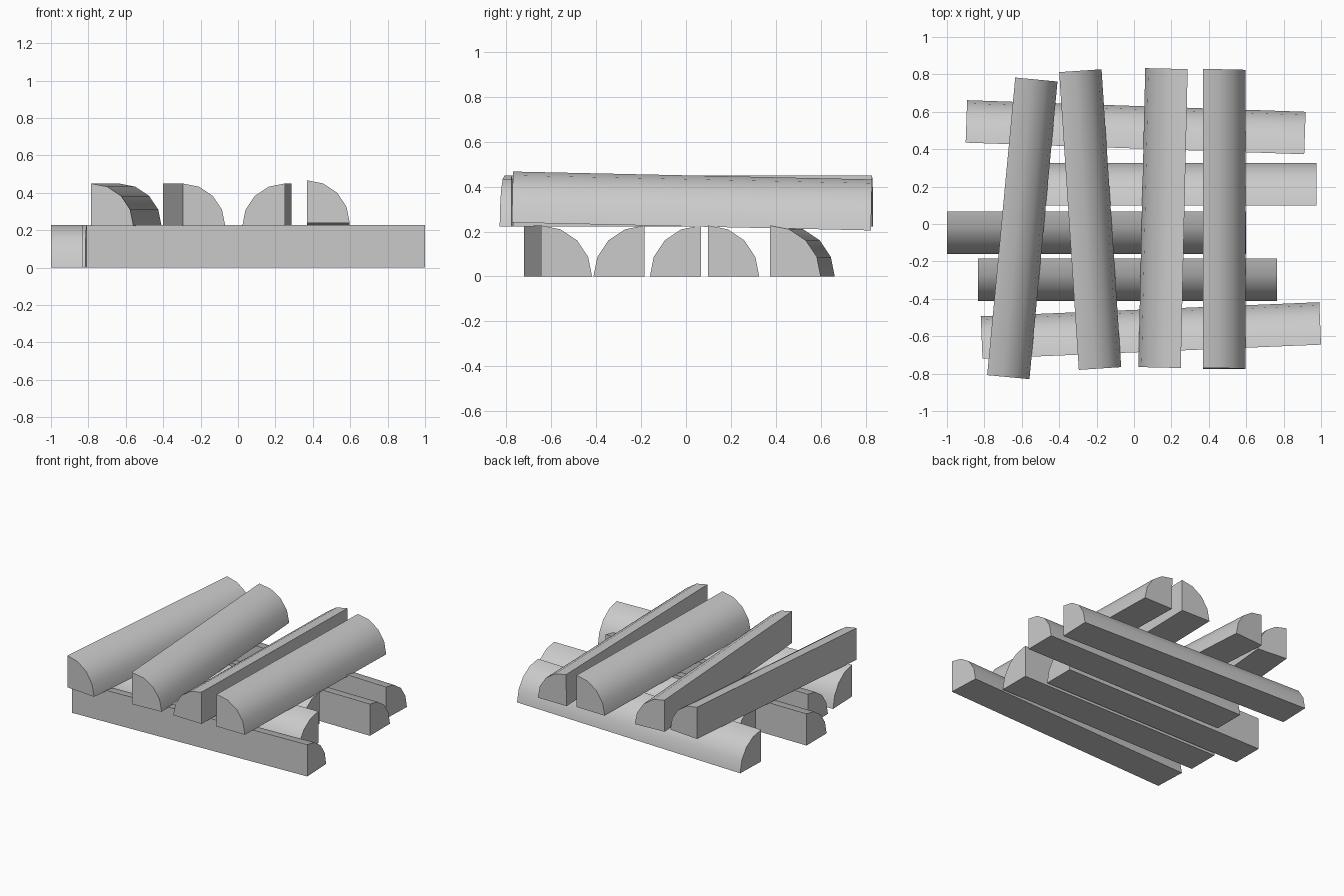
import bpy, bmesh, math
from mathutils import Vector

cube = bpy.data.objects.get("Cube")
if cube:
    bpy.data.objects.remove(cube, do_unlink=True)

RADIUS = 0.227
ARC_STEPS = 4

# Single grey material
grey = bpy.data.materials.new("plain_grey")
grey.use_nodes = True
colour = (0.6, 0.6, 0.6, 1)
grey.diffuse_color = colour
grey.node_tree.nodes["Principled BSDF"].inputs["Base Color"].default_value = colour


def split_log(name, start, end, bulge):
    """Quarter-round log: its square corner runs start to end, its bark faces bulge."""
    start, end = Vector(start), Vector(end)
    axis = (end - start).normalized()
    side = Vector((-axis.y, axis.x, 0)).normalized()
    if side.dot(Vector(bulge)) < 0:
        side = -side
    up = axis.cross(side)
    if up.z < 0:
        up = -up

    bm = bmesh.new()
    ring = [bm.verts.new(start)]
    for i in range(ARC_STEPS + 1):
        a = math.pi / 2 * i / ARC_STEPS
        ring.append(bm.verts.new(start + RADIUS * (side * math.cos(a) + up * math.sin(a))))
    cap = bm.faces.new(ring)
    grown = bmesh.ops.extrude_face_region(bm, geom=[cap], use_keep_orig=True)
    moved = [g for g in grown["geom"] if isinstance(g, bmesh.types.BMVert)]
    bmesh.ops.translate(bm, verts=moved, vec=end - start)
    bmesh.ops.recalc_face_normals(bm, faces=bm.faces)

    mesh = bpy.data.meshes.new(name)
    bm.to_mesh(mesh)
    bm.free()
    mesh.materials.append(grey)
    obj = bpy.data.objects.new(name, mesh)
    bpy.context.collection.objects.link(obj)
    bpy.ops.object.select_all(action="DESELECT")
    obj.select_set(True)
    bpy.context.view_layer.objects.active = obj
    bpy.ops.object.shade_smooth_by_angle(angle=math.radians(30))


FRONT, BACK = (0, -1, 0), (0, 1, 0)
RIGHT, LEFT = (-1, 0, 0), (1, 0, 0)

# Lower layer, front to back
split_log("lower_log_front", (-0.81, -0.72, 0), (1.0, -0.645, 0), BACK)
split_log("lower_log_mid_front", (-0.835, -0.185, 0), (0.765, -0.185, 0), FRONT)
split_log("lower_log_middle", (-1.0, 0.066, 0), (0.6, 0.066, 0), FRONT)
split_log("lower_log_mid_back", (-0.625, 0.099, 0), (0.975, 0.099, 0), BACK)
split_log("lower_log_back", (-0.9, 0.435, 0), (0.91, 0.373, 0), BACK)

# Upper layer, right to left; the last one slopes down to the back
UPPER = 0.223
split_log("upper_log_right", (-0.785, -0.808, UPPER), (-0.635, 0.783, UPPER), LEFT)
split_log("upper_log_mid_right", (-0.295, -0.78, UPPER), (-0.4, 0.812, UPPER), LEFT)
split_log("upper_log_mid_left", (0.25, -0.77, UPPER), (0.287, 0.828, UPPER), RIGHT)
split_log("upper_log_left", (0.37, -0.775, 0.24), (0.37, 0.823, 0.205), LEFT)
